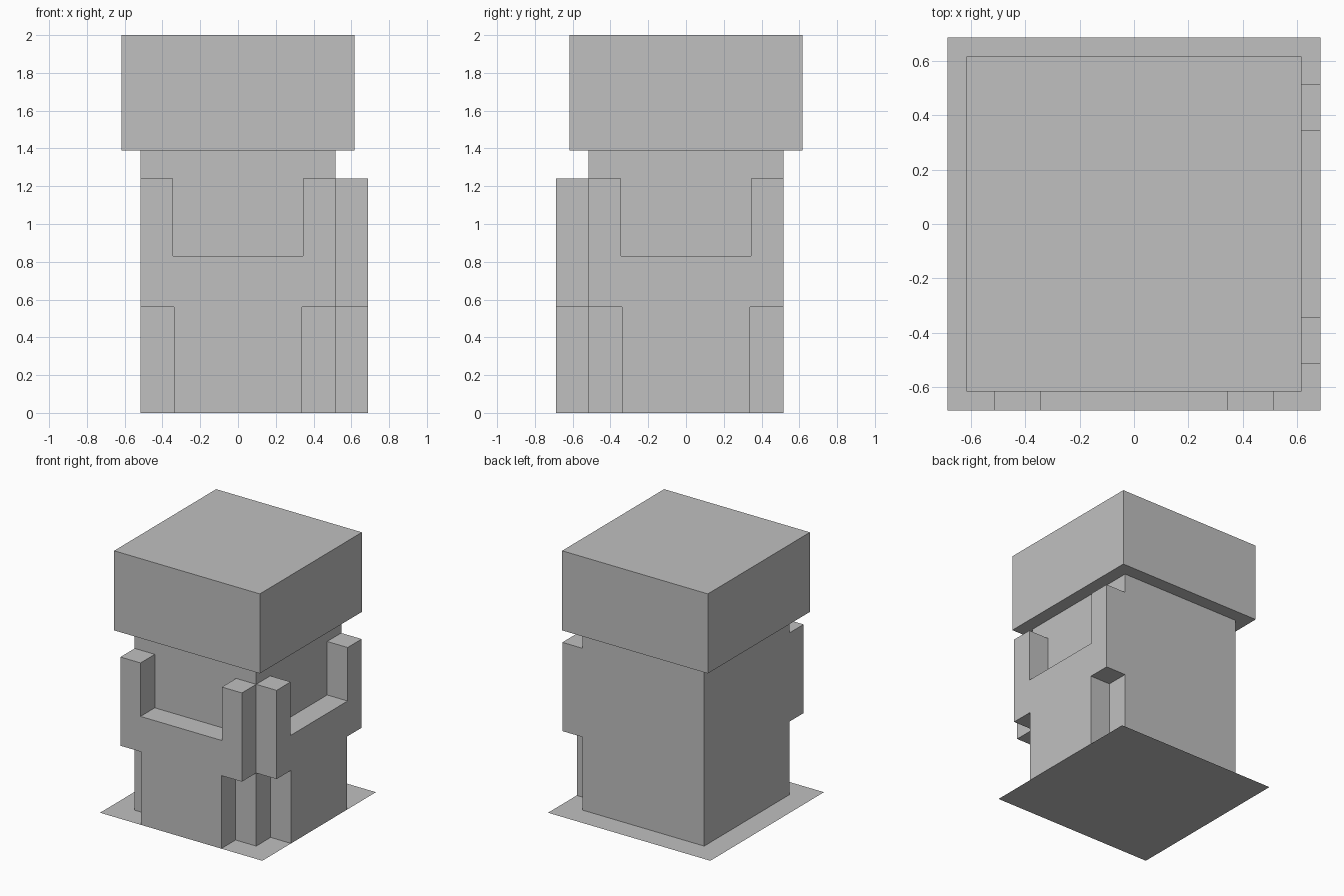
import bpy
import bmesh
import math
from mathutils import Matrix, Vector

if "Cube" in bpy.data.objects:
    bpy.data.objects.remove(bpy.data.objects["Cube"], do_unlink=True)

BODY = 0.515    # half width of the body
OUTER = 0.688   # half width of the base, and reach of the panels
HEAD = 0.618    # half width of the head
NECK = 1.39     # height where the head begins

grey = bpy.data.materials.new("plain grey")
grey.use_nodes = True
colour = (0.53, 0.53, 0.53, 1.0)
grey.diffuse_color = colour
grey.node_tree.nodes["Principled BSDF"].inputs["Base Color"].default_value = colour


def finish(name, bm):
    mesh = bpy.data.meshes.new(name)
    bm.to_mesh(mesh)
    bm.free()
    mesh.materials.append(grey)
    obj = bpy.data.objects.new(name, mesh)
    bpy.context.collection.objects.link(obj)
    return obj


def block(name, half, bottom, top):
    bm = bmesh.new()
    bmesh.ops.create_cube(bm, size=1)
    bmesh.ops.scale(bm, verts=bm.verts, vec=(2 * half, 2 * half, top - bottom))
    bmesh.ops.translate(bm, verts=bm.verts, vec=(0, 0, (bottom + top) / 2))
    return finish(name, bm)


def panel(name, turn):
    """Stepped panel with two raised arms, standing off one side of the body."""
    right = [(0.34, 0), (0.34, 0.56), (BODY, 0.56), (BODY, 1.24),
             (0.345, 1.24), (0.345, 0.83)]
    outline = right + [(-x, z) for x, z in reversed(right)]
    bm = bmesh.new()
    face = bm.faces.new([bm.verts.new((x, -BODY, z)) for x, z in outline])
    extruded = bmesh.ops.extrude_face_region(bm, geom=[face], use_keep_orig=True)
    moved = [v for v in extruded["geom"] if isinstance(v, bmesh.types.BMVert)]
    bmesh.ops.translate(bm, verts=moved, vec=Vector((0, BODY - OUTER, 0)))
    bmesh.ops.recalc_face_normals(bm, faces=bm.faces)
    bm.transform(Matrix.Rotation(turn, 4, 'Z'))
    return finish(name, bm)


# Main blocks
block("body", BODY, 0, NECK)
block("head", HEAD, NECK, 2)

# Raised panels on the front and the left side
panel("front_panel", 0)
panel("left_panel", math.pi / 2)

# Thin ground sheet
sheet = bmesh.new()
bmesh.ops.create_grid(sheet, x_segments=1, y_segments=1, size=OUTER)
finish("base_sheet", sheet)
